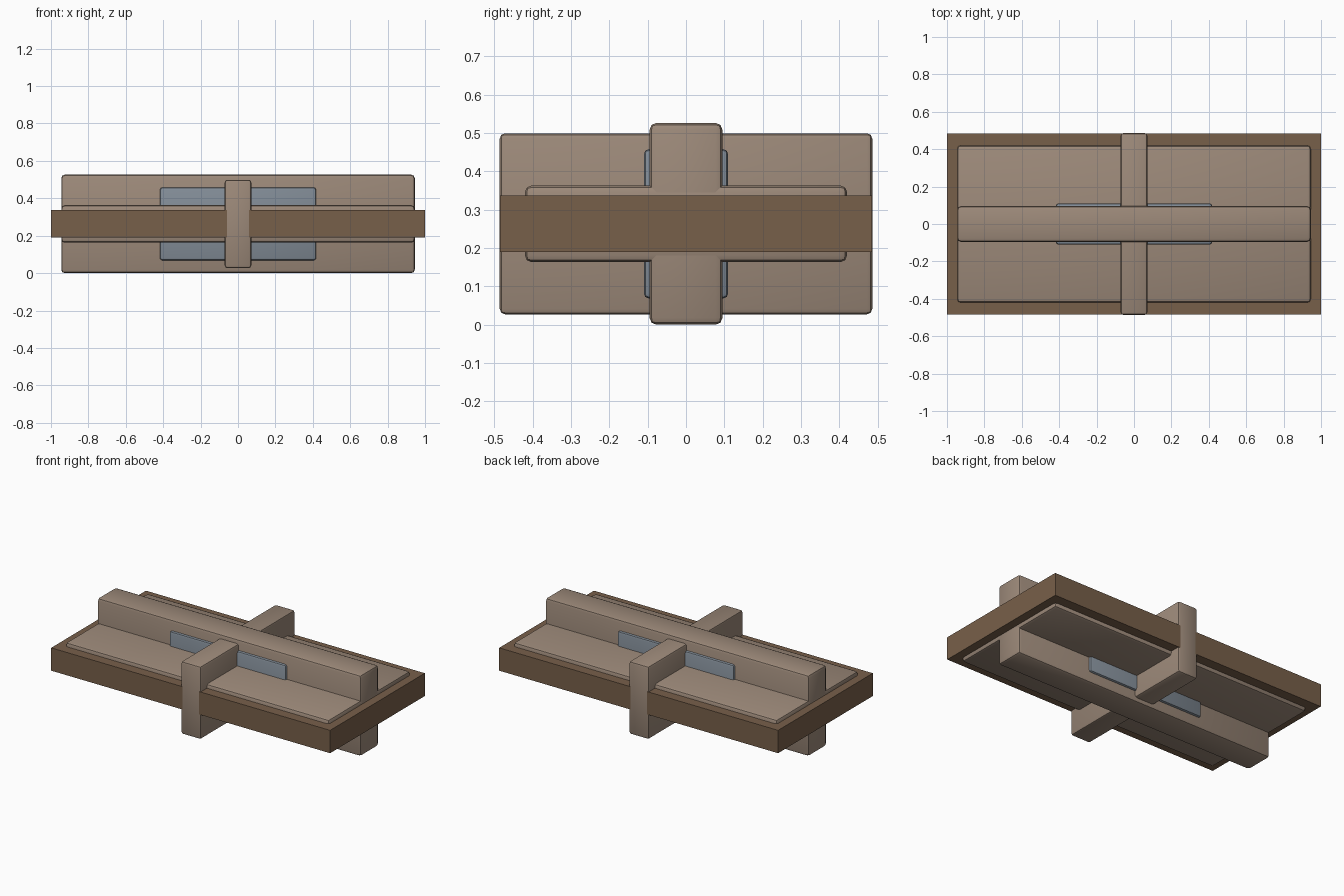
import bpy

cube = bpy.data.objects.get("Cube")
if cube:
    bpy.data.objects.remove(cube, do_unlink=True)

MID_Z = 0.263


def material(name, rgb):
    mat = bpy.data.materials.new(name)
    mat.use_nodes = True
    mat.diffuse_color = (*rgb, 1)
    bsdf = mat.node_tree.nodes["Principled BSDF"]
    bsdf.inputs["Base Color"].default_value = (*rgb, 1)
    bsdf.inputs["Roughness"].default_value = 0.8
    return mat


def block(name, half, mat, bevel=0.0):
    """Box centred on the crossing point, with optional rounded edges."""
    bpy.ops.mesh.primitive_cube_add(size=2, location=(0, 0, MID_Z))
    obj = bpy.context.object
    obj.name = name
    obj.scale = half
    bpy.ops.object.transform_apply(location=False, rotation=False, scale=True)
    obj.data.materials.append(mat)
    if bevel:
        mod = obj.modifiers.new("rounded_edges", "BEVEL")
        mod.width = bevel
        mod.segments = 2
        bpy.ops.object.modifier_apply(modifier=mod.name)
        bpy.ops.object.shade_smooth_by_angle()
    return obj


tan = material("tan", (0.335, 0.252, 0.193))
brown = material("dark brown", (0.187, 0.116, 0.068))
steel = material("blue grey", (0.225, 0.265, 0.31))

# Sharp outer slab and the raised panel showing on both of its faces
block("outer_frame", (1.0, 0.485, 0.074), brown)
block("panel", (0.945, 0.42, 0.1), tan, 0.018)

# Crossing beams passing through the panel
block("long_beam", (0.945, 0.095, 0.263), tan, 0.018)
block("cross_beam", (0.071, 0.4855, 0.236), tan, 0.014)

# Metal plate wrapped around the middle of the long beam
block("centre_plate", (0.418, 0.11, 0.195), steel, 0.014)
